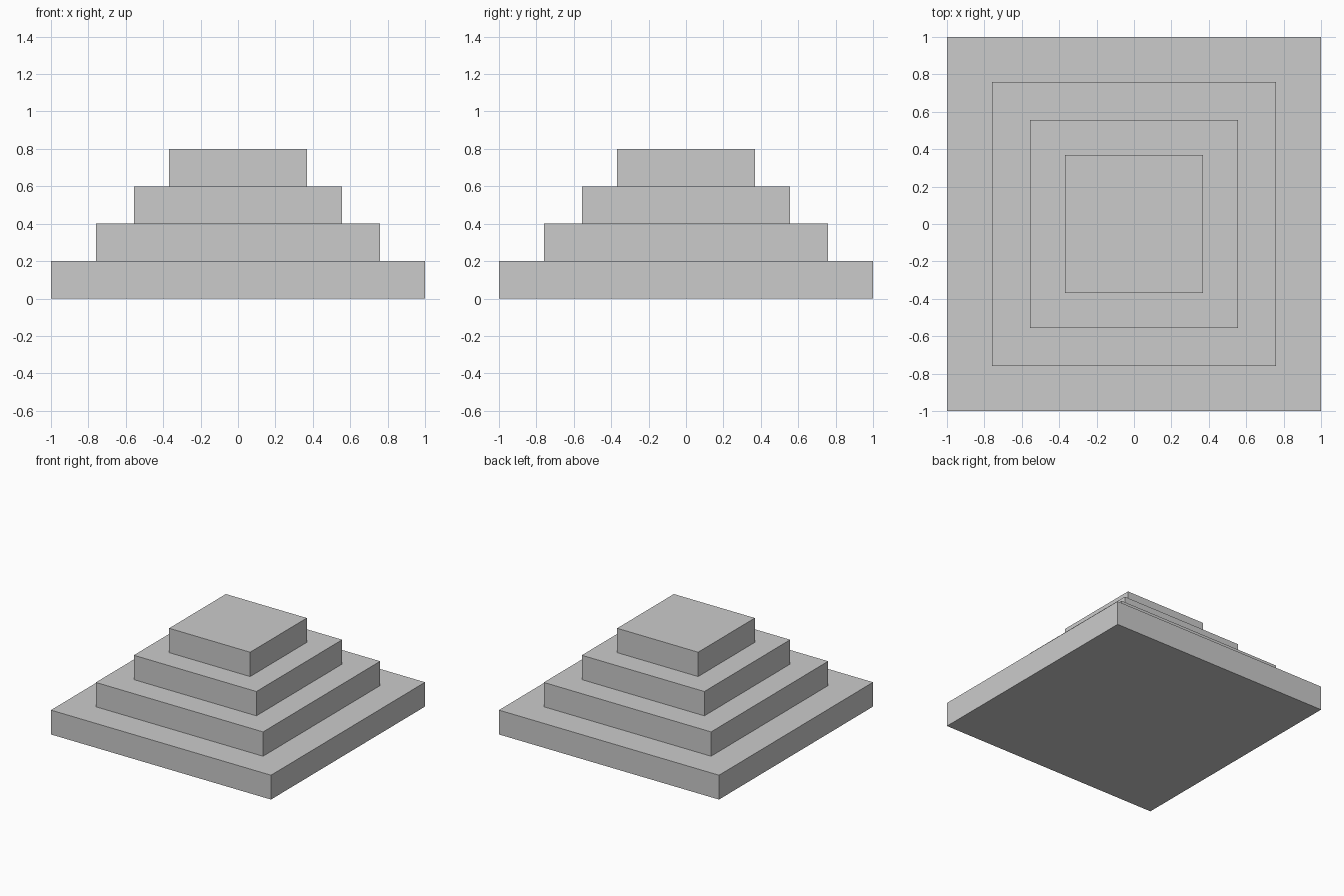
import bpy

# Remove the default cube
default = bpy.data.objects.get("Cube")
if default:
    bpy.data.objects.remove(default, do_unlink=True)

# Single stone grey for every tier
stone = bpy.data.materials.new("stone_grey")
stone.use_nodes = True
colour = (0.6, 0.6, 0.6, 1.0)
stone.diffuse_color = colour
stone.node_tree.nodes["Principled BSDF"].inputs["Base Color"].default_value = colour

TIER_HEIGHT = 0.2


def add_tier(name, level, half_width):
    """Square slab resting on the tier below it."""
    bpy.ops.mesh.primitive_cube_add(size=1, location=(0, 0, (level + 0.5) * TIER_HEIGHT))
    tier = bpy.context.object
    tier.name = name
    tier.scale = (2 * half_width, 2 * half_width, TIER_HEIGHT)
    bpy.ops.object.transform_apply(location=False, rotation=False, scale=True)
    tier.data.materials.append(stone)


# Stepped pyramid, from the ground up
tiers = [("base_tier", 1.0), ("second_tier", 0.76), ("third_tier", 0.557), ("top_tier", 0.368)]
for level, (name, half_width) in enumerate(tiers):
    add_tier(name, level, half_width)
